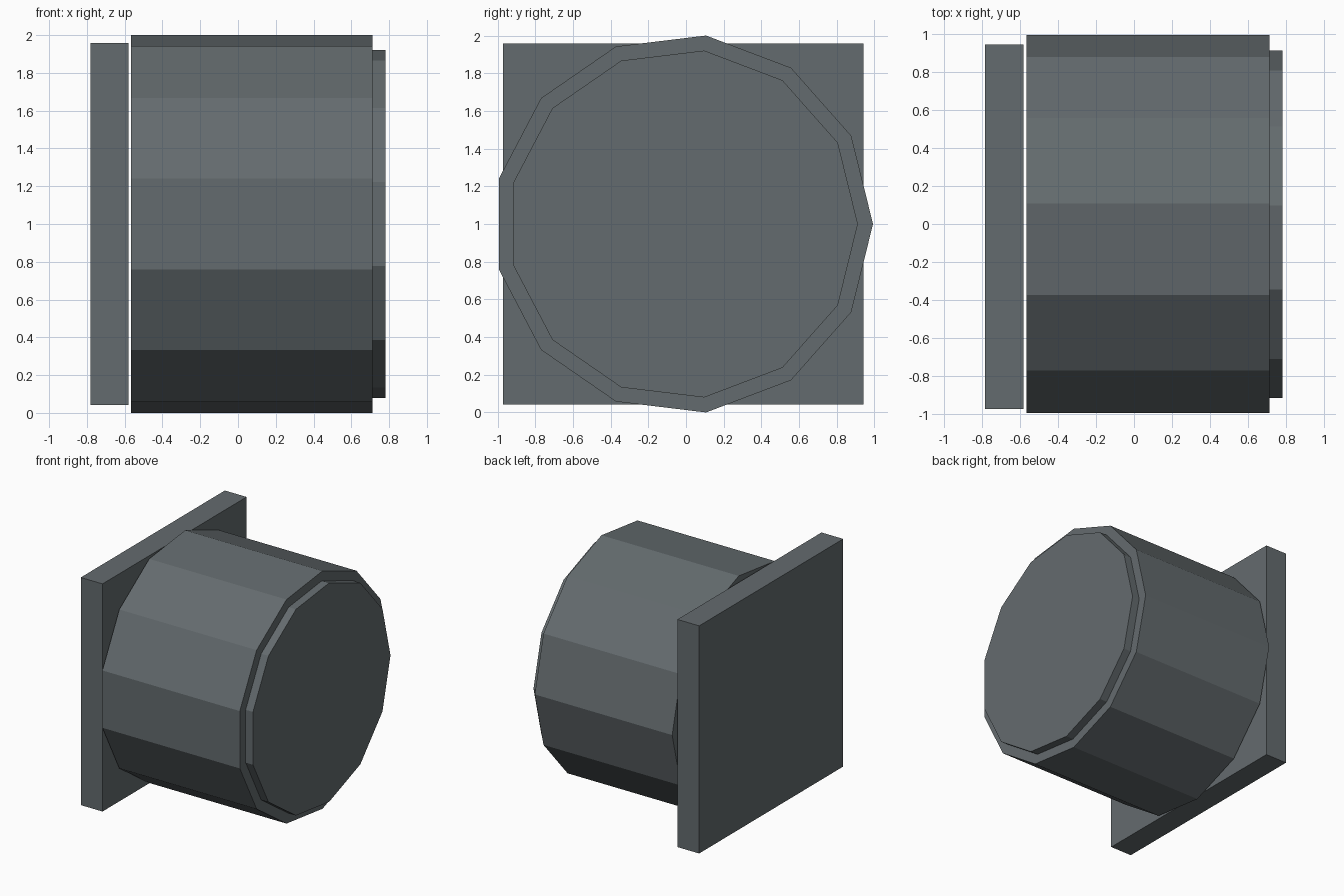
import bpy
import math

cube = bpy.data.objects.get("Cube")
if cube:
    bpy.data.objects.remove(cube, do_unlink=True)

SIDES = 13
CENTRE_Y = -0.015

# Single dark grey finish
grey = bpy.data.materials.new("dark grey")
grey.use_nodes = True
colour = (0.127, 0.147, 0.156, 1.0)
grey.diffuse_color = colour
grey.node_tree.nodes["Principled BSDF"].inputs["Base Color"].default_value = colour


def finish(name):
    obj = bpy.context.object
    obj.name = name
    bpy.ops.object.transform_apply(location=False, rotation=True, scale=True)
    obj.data.materials.append(grey)
    bpy.ops.object.shade_flat()


def drum(name, radius, x0, x1):
    """Flat-sided cylinder along x with one corner pointing to the back."""
    bpy.ops.mesh.primitive_cylinder_add(
        vertices=SIDES, radius=radius, depth=x1 - x0,
        location=((x0 + x1) / 2, CENTRE_Y, 1),
        rotation=(0, math.pi / 2, 0))
    finish(name)


# Square plate, set just clear of the drum
bpy.ops.mesh.primitive_cube_add(size=1, location=(-0.681, CENTRE_Y, 1))
bpy.context.object.scale = (0.202, 1.914, 1.914)
finish("mounting_plate")

# Main drum and its smaller raised end disc
drum("drum_body", 1.0073, -0.566, 0.712)
drum("end_disc", 0.927, 0.705, 0.78)
